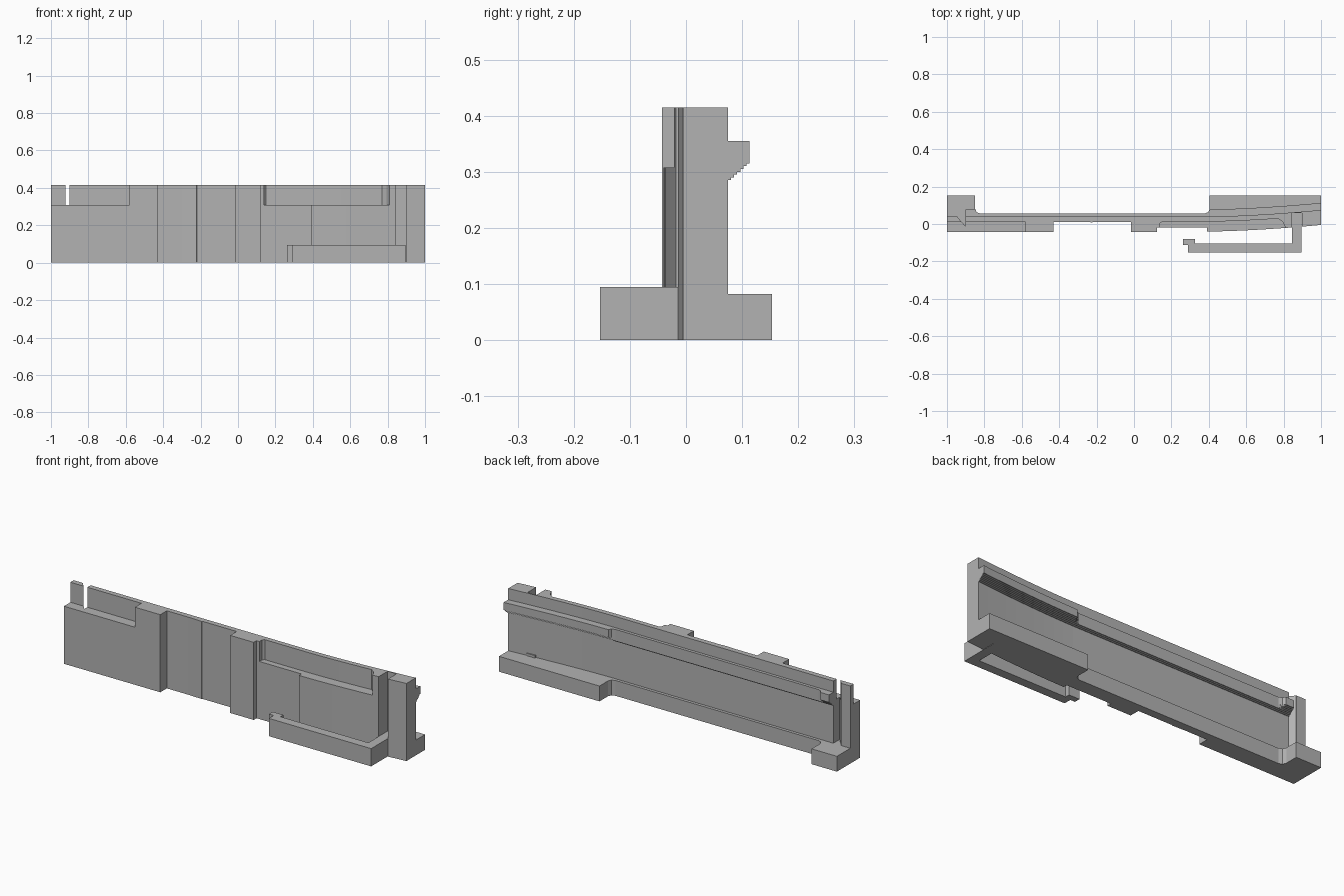
import bpy, bmesh

if "Cube" in bpy.data.objects:
    bpy.data.objects.remove(bpy.data.objects["Cube"])

grey = bpy.data.materials.new("plain grey")
grey.diffuse_color = (0.45, 0.45, 0.45, 1)
grey.use_nodes = True
grey.node_tree.nodes["Principled BSDF"].inputs["Base Color"].default_value = grey.diffuse_color


def bend(x):
    """Backward sweep of the right-hand part of the wall."""
    return 0.035 * (max(0, x - 0.4) / 0.6) ** 1.6


def curve(x0, x1, y, n=10):
    return [(x, y + bend(x)) for x in (x0 + (x1 - x0) * i / n for i in range(n + 1))]


def prism(name, outline, z0, z1):
    """Upright solid from an outline in the ground plane."""
    bm = bmesh.new()
    face = bm.faces.new([bm.verts.new((x, y, z0)) for x, y in outline])
    top = bmesh.ops.extrude_face_region(bm, geom=[face])["geom"]
    for v in top:
        if isinstance(v, bmesh.types.BMVert):
            v.co.z = z1
    bmesh.ops.recalc_face_normals(bm, faces=bm.faces)
    mesh = bpy.data.meshes.new(name)
    bm.to_mesh(mesh)
    bm.free()
    mesh.materials.append(grey)
    ob = bpy.data.objects.new(name, mesh)
    bpy.context.collection.objects.link(ob)
    return ob


def box(name, x0, x1, y0, y1, z0, z1):
    return prism(name, [(x0, y0), (x1, y0), (x1, y1), (x0, y1)], z0, z1)


def combine(body, tool, operation):
    mod = body.modifiers.new(tool.name, "BOOLEAN")
    mod.operation, mod.solver, mod.object = operation, "EXACT", tool
    bpy.context.view_layer.objects.active = body
    bpy.ops.object.modifier_apply(modifier=mod.name)
    bpy.data.objects.remove(tool)


# Wall with stepped front blocks and a swept right end
wall = prism("wall", [
    (-1, -0.043), (-0.43, -0.043), (-0.43, 0.012),
    (-0.30, 0.012), (-0.222, 0.009), (-0.22, 0.012),
    (-0.016, 0.012), (-0.016, -0.043), (0.123, -0.043), (0.123, -0.019),
    (0.39, -0.019), (0.39, -0.04)] + curve(0.4, 1, -0.04)
    + curve(1, 0.4, 0.04) + [(-1, 0.04)], 0, 0.415)

# Foot along the back, deep at both ends
foot = prism("foot", [
    (-1, 0.03), (1, 0.03), (1, 0.153), (0.405, 0.153), (0.405, 0.082),
    (0.397, 0.063), (0.378, 0.056), (-0.823, 0.056), (-0.842, 0.063),
    (-0.85, 0.082), (-0.85, 0.153), (-1, 0.153)], 0, 0.082)
combine(wall, foot, "UNION")

# Rail under the back of the top edge, with a stepped underside
STEPS = 7
for i in range(STEPS):
    out = 0.04 + 0.038 * (i + 1) / STEPS
    thin = min(out, 0.056)
    outline = [(-0.9, 0.03), (0.4, 0.03)] + curve(0.5, 1, 0.03, 5)
    outline += curve(1, 0.405, out)
    if out > thin:
        outline += [(0.397, (out + 2 * thin) / 3), (0.378, thin),
                    (-0.823, thin), (-0.842, (out + 2 * thin) / 3), (-0.85, out)]
    outline.append((-0.9, out))
    z0 = 0.285 + 0.005 * i
    z1 = 0.355 if i == STEPS - 1 else z0 + 0.005
    combine(wall, prism("rail_step", outline, z0, z1), "UNION")

# Upper front recesses, left and right
combine(wall, box("left_recess", -1.1, -0.58, -0.1, 0.012, 0.308, 0.5), "DIFFERENCE")
combine(wall, prism("right_recess", [(0.14, -0.1), (0.14, 0.004), (0.15, 0.013)]
                    + curve(0.4, 0.77, 0.013) + [(0.795, 0.012), (0.81, -0.02), (0.81, -0.1)],
                    0.308, 0.5), "DIFFERENCE")

# Slanted groove behind the left end post
combine(wall, prism("post_groove", [
    (-0.945, 0.2), (-0.945, 0.038), (-0.9, -0.013), (-0.9, 0.2)], 0.082, 0.5), "DIFFERENCE")

# Upright slot on the right that receives the clip arm
combine(wall, box("clip_slot", 0.845, 0.897, -0.1, 0.058, -0.1, 0.5), "DIFFERENCE")

# Hooked clip in front of the wall
clip = prism("clip", [
    (0.845, 0.07), (0.845, -0.105), (0.325, -0.105), (0.325, -0.08),
    (0.262, -0.08), (0.262, -0.112), (0.29, -0.112), (0.29, -0.153),
    (0.895, -0.153), (0.895, 0.07)], 0, 0.095)
combine(wall, clip, "UNION")
